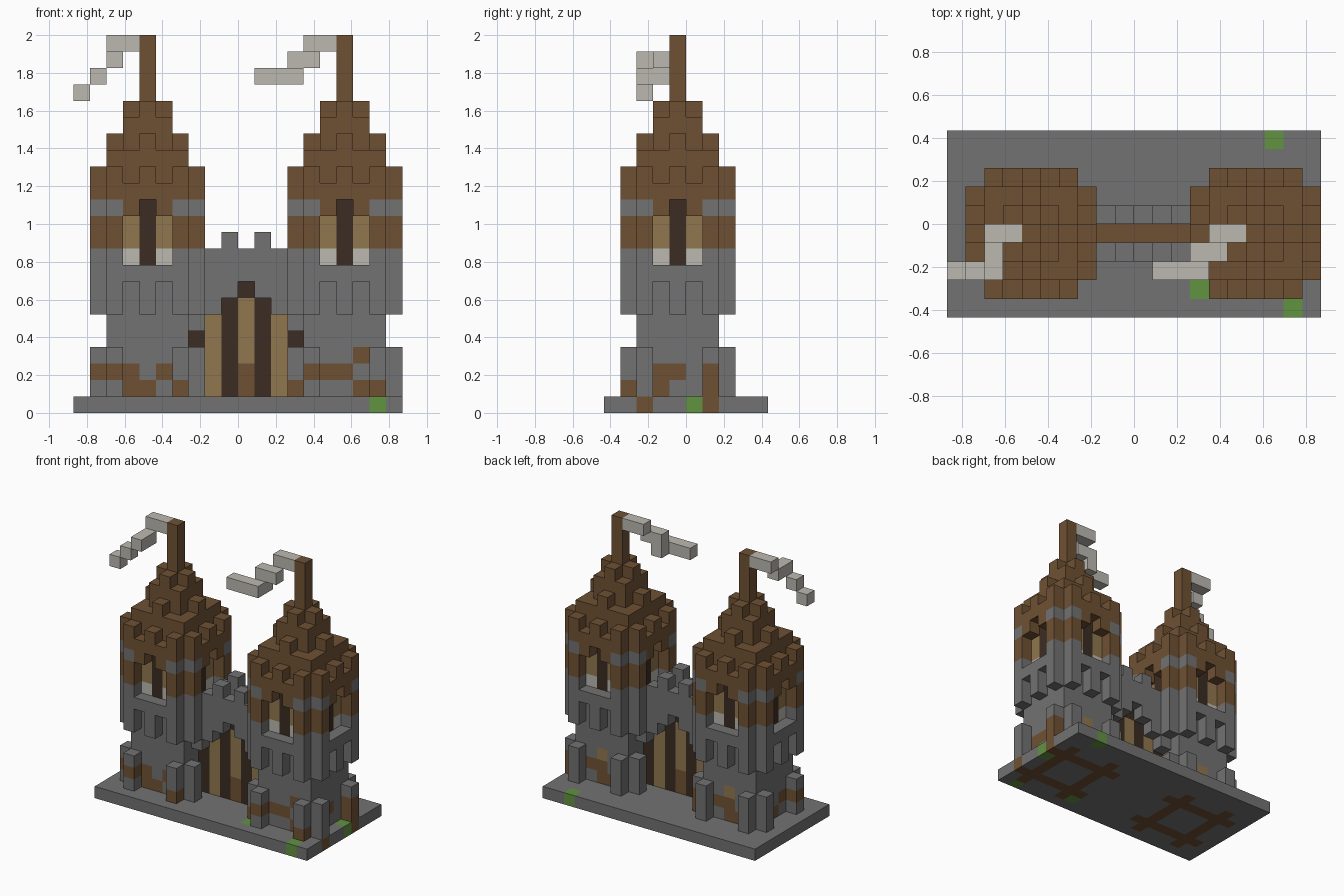
import bpy, bmesh
from mathutils import Vector

if "Cube" in bpy.data.objects:
    bpy.data.objects.remove(bpy.data.objects["Cube"], do_unlink=True)

U = 2 / 23                      # edge of one block
parts = {}                      # part name -> {cell: colour}
solid = {}                      # cell -> part name


def linear(c):
    c /= 255
    return c / 12.92 if c < 0.04045 else ((c + 0.055) / 1.055) ** 2.4


def material(name, rgb):
    m = bpy.data.materials.new(name)
    m.use_nodes = True
    col = (*[linear(c) for c in rgb], 1)
    m.diffuse_color = col
    m.node_tree.nodes["Principled BSDF"].inputs["Base Color"].default_value = col
    return m


mats = {n: material(n, c) for n, c in {
    "stone": (114, 114, 114), "wood": (111, 81, 52), "plank": (144, 119, 78),
    "dark_wood": (59, 44, 35), "cloth": (188, 185, 177), "grass": (98, 147, 65)}.items()}
names = list(mats)


def put(part, colour, xs, ys, zs):
    """Fill a box of blocks; later calls overwrite earlier ones."""
    for x in xs:
        for y in ys:
            for z in zs:
                c = (x, y, z)
                if c in solid:
                    del parts[solid[c]][c]
                solid[c] = part
                parts.setdefault(part, {})[c] = colour


def carve(x, y, zs):
    for z in zs:
        c = (x, y, z)
        if c in solid:
            del parts[solid.pop(c)][c]


def paint(colour, *cells):
    for c in cells:
        if c in solid:
            parts[solid[c]][c] = colour


def span(c, r):
    return range(c - r, c + r + 1)


def octagon(part, colour, cx, cy, r, zs):
    """Square block layer with its four corner blocks missing."""
    put(part, colour, span(cx, r), span(cy, r - 1), zs)
    put(part, colour, span(cx, r - 1), span(cy, r), zs)


def four(cx, cy, a, r):
    """Position a along each of the four sides, at distance r."""
    return [(cx + a, cy - r), (cx + r, cy + a), (cx - a, cy + r), (cx - r, cy - a)]


def tower(side, cx, cy=4):
    walls, roof = side + "_tower_walls", side + "_tower_roof"
    # Shaft and corner buttresses with wooden footings
    put(walls, "stone", span(cx, 2), span(cy, 2), range(1, 9))
    for a in (-2, 2):
        for x, y in four(cx, cy, a, 3):
            put(walls, "stone", [x], [y], range(1, 4))
            paint("wood", (x, y, 0))
    for x in span(cx, 2):
        for y in span(cy, 2):
            if max(abs(x - cx), abs(y - cy)) == 2:
                paint("wood", (x, y, 0))
    # Corbels and upper room
    for a in (-2, 0, 2):
        for x, y in four(cx, cy, a, 3):
            put(walls, "stone", [x], [y], (6, 7))
    for z, colour in ((8, "stone"), (9, "stone"), (10, "wood"), (11, "wood"), (12, "stone")):
        octagon(walls, colour, cx, cy, 3, [z])
    # Recessed windows on every side
    for a in (-1, 0, 1):
        for x, y in four(cx, cy, a, 3):
            carve(x, y, range(9, 13 if a == 0 else 12))
            paint("wood", (x, y, 12))
        for x, y in four(cx, cy, a, 2):
            if a == 0:
                paint("dark_wood", *[(x, y, z) for z in range(9, 13)])
            else:
                paint("cloth", (x, y, 9))
                paint("plank", (x, y, 10), (x, y, 11))
    # Stepped roof with raised shingles, and the pole
    octagon(roof, "wood", cx, cy, 3, [13])
    put(roof, "wood", span(cx, 2), span(cy, 2), (14, 15))
    put(roof, "wood", span(cx, 1), span(cy, 1), (16, 17))
    for r, z, offsets in ((3, 14, (-2, 0, 2)), (2, 16, (0,)), (1, 18, (0,))):
        for a in offsets:
            for x, y in four(cx, cy, a, r):
                put(roof, "wood", [x], [y], [z])
    put(side + "_flag_pole", "wood", [cx], [cy], range(18, 23))


# Ground slab
put("base_slab", "stone", range(20), range(10), [0])

# Gate wall: two parapets around a door and a walkway
for y in (3, 5):
    put("gate_wall", "stone", range(7, 14), [y], range(1, 10))
    for x in (9, 11):
        put("gate_wall", "stone", [x], [y], [10])
put("walkway", "wood", range(7, 14), [4], [8])
put("gate_wall", "stone", range(7, 14), [4], range(1, 8))
for x in range(7, 14):
    top = 7 - abs(x - 10)
    for y in (3, 5):
        carve(x, y, range(1, top + 1))
    put("gate_door", "plank" if x % 2 == 0 else "dark_wood", [x], [4], range(1, top + 1))
paint("dark_wood", (10, 4, 7))
paint("wood", (10, 4, 1), (10, 4, 2))

# Towers (model's right is -x)
tower("right", 4)
tower("left", 16)

# Weathered patches, front
paint("wood", (1, 2, 2), (2, 1, 2), (3, 2, 2), (5, 2, 2), (3, 2, 1), (4, 2, 1), (6, 1, 1),
      (14, 1, 2), (15, 2, 2), (16, 2, 2), (13, 2, 1), (17, 2, 1), (18, 1, 1), (17, 2, 3))
# Weathered patches, sides and back
for cx in (4, 16):
    paint("wood", (cx + 2, 3, 1), (cx + 2, 3, 2), (cx + 2, 4, 2), (cx + 3, 6, 1), (cx + 3, 6, 2),
          (cx - 2, 3, 2), (cx - 2, 4, 1), (cx - 2, 5, 1),
          (cx, 6, 1), (cx, 6, 2), (cx - 1, 6, 1), (cx + 1, 6, 2))
    paint("plank", (cx, 6, 3))
# Grass tufts in the slab
paint("grass", (18, 0, 0), (13, 1, 0), (17, 9, 0), (19, 5, 0))

# Flags
for c in ((3, 4, 22), (2, 4, 22), (2, 3, 21), (2, 2, 21), (1, 2, 20), (0, 2, 19)):
    put("right_flag", "cloth", *[[v] for v in c])
for xs, y, z in (((14, 15), 4, 22), ((13, 14), 3, 21), ((13,), 3, 20), ((11, 12, 13), 2, 20)):
    put("left_flag", "cloth", xs, [y], [z])


# Turn each part into a mesh of its exposed block faces
def build(name, cells):
    bm = bmesh.new()
    for cell, colour in cells.items():
        for axis in range(3):
            for s in (-1, 1):
                n = Vector((0, 0, 0))
                n[axis] = s
                if tuple(int(a + b) for a, b in zip(cell, n)) in solid:
                    continue
                a, b = Vector((0, 0, 0)), Vector((0, 0, 0))
                a[(axis + 1) % 3] = 0.5
                b[(axis + 2) % 3] = 0.5 * s
                mid = Vector(cell) + Vector((0.5, 0.5, 0.5)) + n / 2 - Vector((10, 5, 0))
                loop = (mid - a - b, mid + a - b, mid + a + b, mid - a + b)
                f = bm.faces.new([bm.verts.new(v * U) for v in loop])
                f.material_index = names.index(colour)
    bmesh.ops.remove_doubles(bm, verts=bm.verts, dist=0.001)
    bmesh.ops.dissolve_limit(bm, angle_limit=0.01, verts=bm.verts, edges=bm.edges,
                             delimit={"MATERIAL"})
    me = bpy.data.meshes.new(name)
    bm.to_mesh(me)
    bm.free()
    for m in mats.values():
        me.materials.append(m)
    bpy.context.collection.objects.link(bpy.data.objects.new(name, me))


for part, cells in parts.items():
    if cells:
        build(part, cells)
